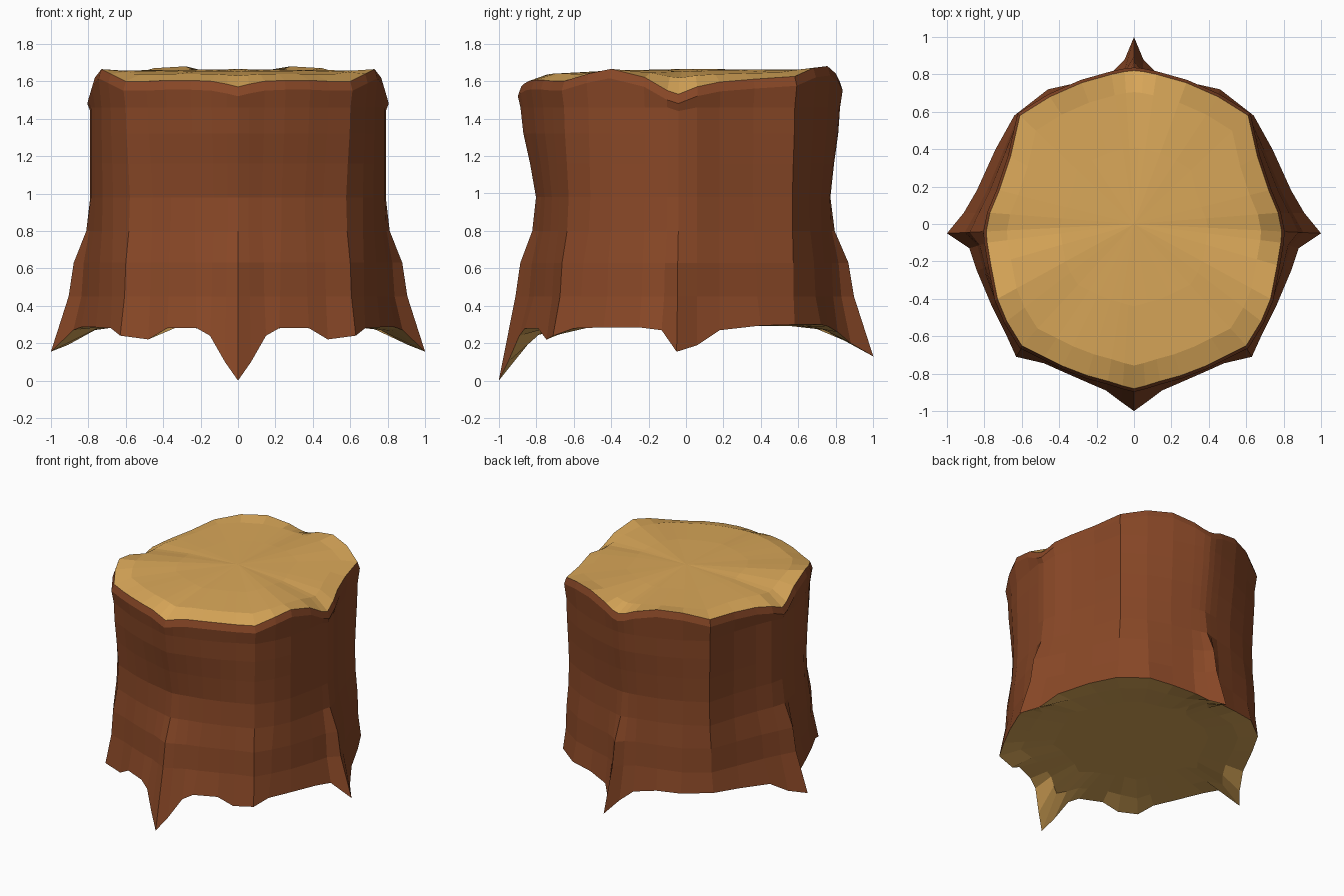
import bpy, bmesh
from mathutils import Vector

if "Cube" in bpy.data.objects:
    bpy.data.objects.remove(bpy.data.objects["Cube"])

# Half outline from front to back: root edge (x, y, z), then cut rim (x, y, z)
HALF = [
    (0, -1, 0, 0, -.88, 1.57), (.07, -.95, .10, .06, -.865, 1.585),
    (.15, -.89, .24, .14, -.84, 1.60), (.22, -.86, .28, .25, -.81, 1.605),
    (.38, -.79, .28, .38, -.76, 1.605), (.48, -.745, .22, .48, -.71, 1.60),
    (.63, -.71, .24, .60, -.65, 1.60), (.68, -.60, .28, .68, -.52, 1.64),
    (.76, -.44, .285, .73, -.40, 1.665), (.84, -.25, .285, .765, -.22, 1.62),
    (.88, -.13, .27, .785, -.10, 1.55), (1, -.05, .155, .79, -.04, 1.53),
    (.91, .06, .19, .77, .06, 1.57), (.84, .18, .27, .72, .18, 1.595),
    (.74, .40, .295, .66, .36, 1.61), (.64, .58, .30, .61, .58, 1.625),
    (.46, .72, .30, .45, .68, 1.67), (.28, .76, .29, .28, .755, 1.68),
    (.12, .81, .26, .12, .80, 1.64), (.05, .88, .20, .05, .815, 1.61),
    (0, 1, .13, 0, .82, 1.60),
]
# Mirror across x to close the outline
OUTLINE = HALF + [(-c[0], c[1], c[2], -c[3], c[4], c[5]) for c in HALF[-2:0:-1]]

# Height, pull toward the root flare, pull toward the rim
LEVELS = [(.45, .55, 0), (.63, .42, 0), (.80, .10, 0), (.98, 0, 0),
          (1.16, 0, .40), (1.32, 0, .85), (1.46, 0, 1.05)]


def material(name, color):
    m = bpy.data.materials.new(name)
    m.diffuse_color = (*color, 1)
    m.use_nodes = True
    m.node_tree.nodes["Principled BSDF"].inputs["Base Color"].default_value = m.diffuse_color
    return m


def loft(name, rings, mat, center=None, flip=False):
    """Skin a list of closed rings, optionally capped with a fan to a center point."""
    bm = bmesh.new()
    vr = [[bm.verts.new(p) for p in ring] for ring in rings]
    n = len(vr[0])
    for a, b in zip(vr, vr[1:]):
        for i in range(n):
            j = (i + 1) % n
            bm.faces.new((a[i], a[j], b[j], b[i]))
    if center:
        c = bm.verts.new(center)
        for i in range(n):
            bm.faces.new((vr[-1][i], vr[-1][(i + 1) % n], c))
    if flip:
        bmesh.ops.reverse_faces(bm, faces=bm.faces)
    me = bpy.data.meshes.new(name)
    bm.to_mesh(me)
    bm.free()
    me.materials.append(mat)
    ob = bpy.data.objects.new(name, me)
    bpy.context.collection.objects.link(ob)
    return ob


def column(c):
    """Points of one bark column: root, waisted middle, rounded shoulder, rim."""
    base, rim = Vector(c[:3]), Vector(c[3:])
    pinch = 1 - .09 * max(0, -rim.y / .88) ** 3 - .06 * max(0, rim.y / .82) ** 3
    waist = rim * pinch
    pts = [base]
    for z, wb, wr in LEVELS:
        p = waist + (base - waist) * wb + (rim - waist) * wr
        pts.append(Vector((p.x, p.y, min(z, rim.z - .09))))
    pts.append(Vector((rim.x * 1.02, rim.y * 1.02, rim.z - .05)))
    return pts + [rim]


def inner(ring, scale, z, keep):
    """Shrunken copy of a ring, flattened toward height z."""
    return [Vector((p.x * scale, p.y * scale, z + (p.z - z) * keep)) for p in ring]


bark = material("bark brown", (.25, .064, .02))
wood = material("cut wood", (.70, .39, .10))

# Bark with root spikes
rings = [list(r) for r in zip(*[column(c) for c in OUTLINE])]
loft("bark", rings, bark)

# Uneven sawn top
rim = rings[-1]
loft("cut_top", [rim, inner(rim, .86, 1.655, .3), inner(rim, .5, 1.66, .08)],
     wood, (0, 0, 1.665))

# Underside, hollowed slightly behind the roots
root = rings[0]
loft("underside", [root, inner(root, .84, .29, .2), inner(root, .6, .30, 0)],
     wood, (0, 0, .30), flip=True)
